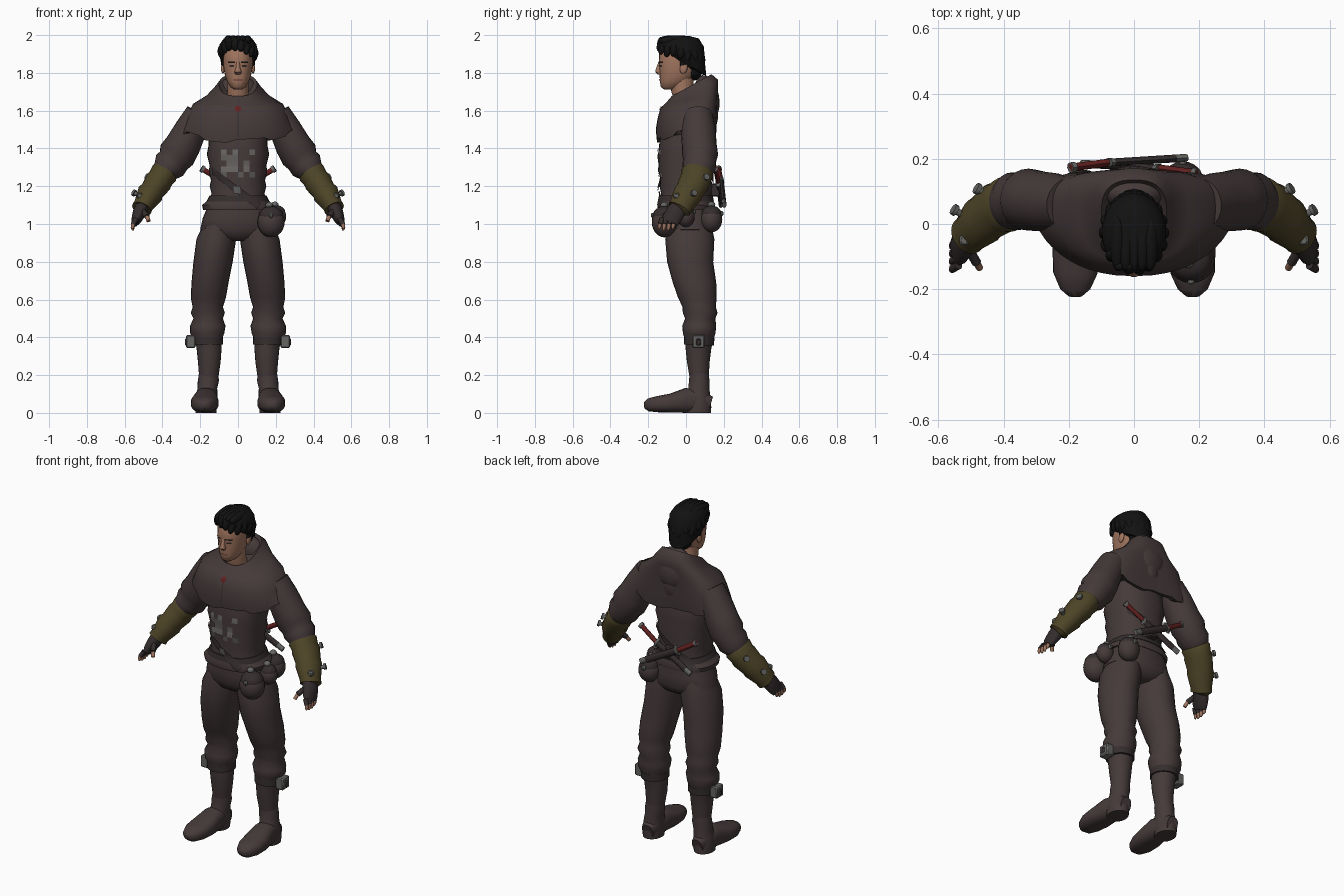
import bpy, bmesh, random
from math import cos, sin, tau, radians, copysign
from mathutils import Vector, Matrix
from mathutils.bvhtree import BVHTree

if "Cube" in bpy.data.objects:
    bpy.data.objects.remove(bpy.data.objects["Cube"], do_unlink=True)
random.seed(4)
X, Y, Z = Vector((1, 0, 0)), Vector((0, 1, 0)), Vector((0, 0, 1))


def material(name, *rgb):
    m = bpy.data.materials.new(name)
    m.use_nodes = True
    m.diffuse_color = (*rgb, 1)
    m.node_tree.nodes["Principled BSDF"].inputs["Base Color"].default_value = (*rgb, 1)
    return m


CLOTH = material("brown cloth", .06, .042, .042)
DARK = material("dark leather", .035, .026, .027)
OLIVE = material("olive leather", .075, .058, .02)
SKIN = material("skin", .36, .18, .115)
LIP = material("lip", .2, .08, .06)
HAIR = material("black hair", .006, .006, .006)
METAL = material("grey metal", .13, .13, .125)
RED = material("dark red", .12, .015, .014)
PALE = material("grey pattern", .14, .13, .125)


def finish(name, bm, mat, recalc=True):
    """Turn a bmesh into a smooth shaded object with one material."""
    if recalc:
        bmesh.ops.recalc_face_normals(bm, faces=bm.faces)
    mesh = bpy.data.meshes.new(name)
    bm.to_mesh(mesh)
    bm.free()
    mesh.materials.append(mat)
    ob = bpy.data.objects.new(name, mesh)
    bpy.context.collection.objects.link(ob)
    bpy.ops.object.select_all(action='DESELECT')
    ob.select_set(True)
    bpy.context.view_layer.objects.active = ob
    bpy.ops.object.shade_smooth_by_angle(angle=radians(50))
    return ob


def loft(name, rings, mat, n=24, ref=None, p=1, bow=0, side=1, hem=None):
    """Skin rings of (x, y, z, radius u, radius v, optional slope along y)."""
    bm = bmesh.new()
    path = [Vector(r[:3]) for r in rings]
    loops = []
    for k, (x, y, z, ru, rv, *slope) in enumerate(rings):
        u, v = X, Y
        if ref:
            t = (path[min(k + 1, len(path) - 1)] - path[max(k - 1, 0)]).normalized()
            v = (ref - t * ref.dot(t)).normalized()
            u = v.cross(t)
        loop = []
        for i in range(n):
            c, s = cos(tau * i / n), sin(tau * i / n)
            q = path[k] + u * ru * copysign(abs(c) ** p, c) + v * rv * copysign(abs(s) ** p, s)
            q.y += bow * q.x ** 2
            q.z += sum(slope) * (q.y - y)
            if hem and k >= len(rings) - 2:
                q.z += hem(i, c)
            q.x *= side
            loop.append(bm.verts.new(q))
        loops.append(loop)
    for a, b in zip(loops, loops[1:]):
        for i in range(n):
            j = (i + 1) % n
            bm.faces.new((a[i], a[j], b[j], b[i]))
    bm.faces.new(loops[0])
    bm.faces.new(loops[-1])
    return finish(name, bm, mat)


def rod(name, a, b, ru, rv, mat, side=1, n=8, ref=Y):
    return loft(name, [(*a, ru, rv), (*b, ru, rv)], mat, n=n, ref=ref, side=side)


def ball(name, at, size, mat, turn=0):
    bm = bmesh.new()
    place = Matrix.Translation(at) @ Matrix.Rotation(turn, 4, 'X') @ Matrix.Diagonal((*size, 1))
    bmesh.ops.create_uvsphere(bm, u_segments=20, v_segments=12, radius=1, matrix=place)
    return finish(name, bm, mat)


def block(name, at, size, mat):
    bm = bmesh.new()
    bmesh.ops.create_cube(bm, size=1, matrix=Matrix.Translation(at) @ Matrix.Diagonal((*size, 1)))
    ob = finish(name, bm, mat)
    mod = ob.modifiers.new("bevel", 'BEVEL')
    mod.width = .006
    return ob


def plate(name, quad, target, mat, front=-1, m=8, lift=.005):
    """Lay a four cornered x-z patch onto the front or back of a part."""
    tree = BVHTree.FromPolygons([v.co for v in target.data.vertices],
                                [p.vertices for p in target.data.polygons])
    bm = bmesh.new()
    a, b, c, d = [Vector((x, 0, z)) for x, z in quad]
    grid = []
    for i in range(m + 1):
        for j in range(m + 1):
            q = a.lerp(b, i / m).lerp(d.lerp(c, i / m), j / m) + Y * front
            hit = tree.ray_cast(q, -Y * front)[0] or tree.find_nearest(q)[0]
            grid.append(bm.verts.new(hit + Y * front * lift))
    for i in range(m):
        for j in range(m):
            k = i * (m + 1) + j
            bm.faces.new((grid[k], grid[k + 1], grid[k + m + 2], grid[k + m + 1]))
    bm.normal_update()
    for f in bm.faces:
        if f.normal.y * front < 0:
            f.normal_flip()
    return finish(name, bm, mat, recalc=False)


def rect(x, z, w, h):
    return [(x - w, z - h), (x + w, z - h), (x + w, z + h), (x - w, z + h)]


# Tunic with folds and a flared skirt, and the trouser seat
tunic = loft("tunic", [(0, 0, z, rx, ry) for z, rx, ry in (
    (1.55, .16, .13), (1.42, .155, .142), (1.37, .165, .148), (1.31, .15, .14), (1.28, .155, .145),
    (1.23, .143, .135), (1.2, .15, .14), (1.16, .14, .132), (1.13, .155, .14), (1.1, .19, .152),
    (1.075, .185, .148), (1.08, .16, .13))], CLOTH, n=32, p=.85)
loft("trouser_seat", [(0, .015, 1.12, .15, .125), (0, .015, 1.03, .187, .132),
     (0, .02, .97, .2, .13), (0, .02, .93, .14, .11), (0, .02, .91, .06, .08)], CLOTH, p=.85)

# Shoulder cape with a stepped hem, raised collar and folded hood
cape = loft("cape", [(0, .03, 1.69, .06, .08, .6), (0, .03, 1.735, .1, .105, .55),
     (0, .03, 1.7, .125, .14, .45), (0, .025, 1.665, .17, .145, .25), (0, .015, 1.63, .24, .15, .1),
     (0, .005, 1.56, .272, .155), (0, 0, 1.5, .298, .16), (0, 0, 1.43, .305, .155),
     (0, 0, 1.435, .27, .13)], CLOTH, n=48, p=.8, bow=.55,
     hem=lambda i, c: .055 * c * c + .018 * (i // 4 % 2))
ball("folded_hood", (0, .11, 1.67), (.12, .065, .12), CLOTH, .2)
ball("hood_point", (0, .13, 1.58), (.06, .04, .09), CLOTH)
plate("collar_emblem", [(0, 1.59), (.02, 1.61), (0, 1.63), (-.02, 1.61)], cape, RED, m=3)
plate("cape_seam", rect(0, 1.52, .003, .09), cape, DARK, m=6, lift=.002)

# Neck, head and face
loft("neck", [(0, .02, 1.6, .06, .06), (0, -.02, 1.7, .055, .058), (0, -.02, 1.8, .055, .06)], SKIN)
head = loft("head", [(0, y, z, rx, ry) for y, z, rx, ry in (
    (-.09, 1.712, .02, .025), (-.078, 1.725, .04, .055), (-.058, 1.755, .058, .08),
    (-.044, 1.79, .07, .096), (-.034, 1.83, .077, .107), (-.031, 1.86, .079, .113),
    (-.03, 1.91, .079, .112), (-.03, 1.95, .065, .09), (-.03, 1.975, .035, .05))], SKIN, p=.9)
loft("nose", [(0, -.135, 1.86, .009, .01), (0, -.145, 1.825, .012, .014),
     (0, -.146, 1.804, .019, .018), (0, -.138, 1.792, .013, .012)], SKIN, n=10)
plate("mouth", rect(0, 1.763, .024, .005), head, LIP, m=4, lift=.003)
for s, tag in ((1, "left"), (-1, "right")):
    plate(tag + "_eye", rect(s * .033, 1.836, .012, .005), head, DARK, m=3, lift=.003)
    plate(tag + "_brow", rect(s * .034, 1.857, .019, .004), head, HAIR, m=4, lift=.004)
    ball(tag + "_ear", (s * .08, -.012, 1.825), (.01, .02, .03), SKIN, -.2)
    ball(tag + "_sideburn", (s * .077, -.012, 1.852), (.012, .02, .045), HAIR)

# Hair cap with overlapping locks
loft("hair", [(0, .0, 1.83, .06, .07, -.5), (0, -.016, 1.86, .09, .123, -.6),
     (0, -.024, 1.9, .1, .125, -.4), (0, -.027, 1.95, .098, .122, -.1),
     (0, -.027, 1.982, .075, .095), (0, -.027, 1.994, .04, .05)], HAIR)
for i in range(18):
    a = tau * i / 18
    back = .5 + .5 * sin(a)
    at = (.088 * cos(a), -.027 + .108 * sin(a), 1.945 - .07 * back + random.uniform(-.012, .012))
    ball("hair_lock", at, (.02, .02, random.uniform(.03, .045)), HAIR, random.uniform(-.5, .5))
for i in range(5):
    ball("top_lock", (-.05 + .025 * i, -.06, 1.972), (.024, .085, .026), HAIR, random.uniform(-.1, .1))
ball("nape_hair", (0, .045, 1.815), (.065, .04, .055), HAIR)

for s, tag in ((1, "left"), (-1, "right")):
    # Trouser leg with bunched knee folds, and boot
    loft(tag + "_leg", [(.095, .02, 1.02, .08, .11), (.115, .02, .92, .105, .13),
         (.132, .022, .8, .104, .122), (.148, .045, .69, .098, .115), (.157, .06, .61, .093, .102),
         (.16, .07, .56, .08, .088), (.16, .075, .53, .09, .092), (.158, .075, .5, .078, .08),
         (.16, .07, .46, .094, .09), (.163, .07, .42, .09, .086), (.158, .07, .385, .07, .074),
         (.153, .066, .34, .066, .068), (.152, .065, .27, .06, .06), (.155, .07, .18, .05, .05)],
         CLOTH, side=s)
    loft(tag + "_boot_shaft", [(.155, .07, .22, .05, .05), (.157, .07, .17, .056, .054),
         (.162, .068, .13, .052, .056), (.166, .062, .09, .057, .066), (.17, .064, .03, .058, .07),
         (.17, .064, 0, .055, .068)], CLOTH, side=s)
    loft(tag + "_boot_foot", [(.166, .13, .045, .035, .042), (.167, .08, .06, .055, .06),
         (.17, 0, .066, .062, .066), (.176, -.08, .052, .074, .05), (.18, -.15, .046, .068, .043),
         (.18, -.2, .042, .046, .034), (.18, -.222, .04, .02, .016)], CLOTH, ref=Z, p=.8, side=s)
    rod(tag + "_knee_strap", (.158, .07, .4), (.157, .069, .36), .078, .08, DARK, s, n=24)
    block(tag + "_knee_buckle", (s * .25, .066, .378), (.05, .065, .07), METAL)
    block(tag + "_knee_buckle_pin", (s * .275, .066, .375), (.012, .025, .04), DARK)

    # Sleeve with folds, bracer and gloved hand
    loft(tag + "_sleeve", [(.2, .06, 1.58, .08, .08), (.25, .065, 1.5, .085, .092),
         (.29, .07, 1.42, .094, .092), (.325, .075, 1.365, .1, .095), (.342, .073, 1.335, .086, .086),
         (.362, .07, 1.31, .09, .09), (.385, .06, 1.28, .07, .08), (.42, .045, 1.23, .055, .06)],
         CLOTH, ref=Y, side=s)
    loft(tag + "_bracer", [(.375, .065, 1.29, .06, .07), (.39, .06, 1.27, .074, .086),
         (.41, .052, 1.24, .068, .08), (.42, .046, 1.225, .073, .083), (.455, .02, 1.175, .064, .076),
         (.465, .01, 1.16, .07, .078), (.5, -.025, 1.1, .053, .064), (.51, -.035, 1.08, .054, .064),
         (.512, -.04, 1.075, .035, .045)], OLIVE, ref=Y, side=s)
    loft(tag + "_glove", [(.505, -.035, 1.095, .038, .045), (.522, -.055, 1.06, .036, .05),
         (.536, -.078, 1.025, .028, .05), (.545, -.088, 1.005, .018, .044)], DARK, ref=Y, side=s)
    for i in range(4):
        y = -.055 - .024 * i
        low = .962 + .008 * abs(i - 1.5)
        rod(tag + "_finger_sleeve", (.538, y, 1.03), (.556, y - .01, .998), .013, .013, DARK, s)
        loft(tag + "_fingertip", [(.555, y - .01, 1, .011, .011), (.558, y - .014, low + .012, .01, .01),
             (.556, y - .016, low, .005, .005)], SKIN, n=8, ref=Y, side=s)
    rod(tag + "_thumb", (.505, -.08, 1.07), (.482, -.12, 1.04), .015, .014, DARK, s)
    rod(tag + "_thumb_tip", (.482, -.12, 1.04), (.473, -.135, 1.015), .011, .011, SKIN, s)

    # Small blades tucked into each bracer
    for x, y, z in ((.44, .085, 1.235), (.51, .02, 1.15)):
        rod(tag + "_arm_blade", (x - .03, y - .02, z - .01), (x + .035, y + .02, z + .012), .011, .011, METAL, s)
        rod(tag + "_arm_blade_end", (x + .035, y + .02, z + .012), (x + .045, y + .026, z + .016),
            .018, .018, METAL, s)
        block(tag + "_bracer_clasp", (s * (x + .01), y - .07, z), (.03, .03, .03), METAL)

# Broken pattern on the tunic front
for i in range(6):
    for j in range(5):
        if random.random() < .6:
            plate("chest_pattern", rect(-.075 + .03 * i, 1.26 + .03 * j, .015, .015), tunic, PALE, m=2)

# Straps across front and back
plate("front_strap", [(-.135, 1.26), (.1, 1.08), (.12, 1.11), (-.135, 1.3)], tunic, DARK, lift=.009)
plate("back_strap", [(-.13, 1.1), (.13, 1.28), (.13, 1.32), (-.13, 1.14)], tunic, DARK, 1, lift=.009)
plate("strap_buckle", rect(-.005, 1.18, .018, .018), tunic, METAL, m=3, lift=.014)
loft("waist_belt", [(0, 0, 1.15, .152, .142), (0, 0, 1.12, .166, .148)], DARK, n=32, p=.85)

# Pouches hanging on the left hip
for x, y, z, r in ((.175, -.115, 1.01, .072), (.15, .135, 1.025, .062), (.205, .0, 1.04, .05)):
    ball("pouch", (x, y, z), (r, r * .92, r * 1.12), CLOTH)
    ball("pouch_flap", (x, y, z + r * .45), (r * .9, r * .85, r * .72), DARK)
    block("pouch_clasp", (x, y + copysign(r * .85, y), z + r * .5), (.022, .02, .026), METAL)
    ball("pouch_ring", (x - .01, y, z + r * 1.25), (.02, .02, .016), METAL)

# Crossed daggers on the lower back
for s, lift in ((1, 0), (-1, .018)):
    grip, guard, tip = [Vector((x, y + lift, z)) for x, y, z in
                        ((.195, .155, 1.295), (.08, .17, 1.225), (-.16, .185, 1.1))]
    rod("dagger_grip", grip, guard, .014, .012, RED, s)
    rod("dagger_pommel", grip, grip.lerp(guard, .12), .019, .016, METAL, s)
    rod("dagger_guard", guard, guard.lerp(tip, .05), .032, .014, METAL, s)
    rod("dagger_sheath", guard.lerp(tip, .05), guard.lerp(tip, .85), .02, .012, DARK, s)
    rod("dagger_tip", guard.lerp(tip, .85), tip, .017, .012, METAL, s)
block("dagger_mount", (0, .155, 1.18), (.06, .05, .07), DARK)
